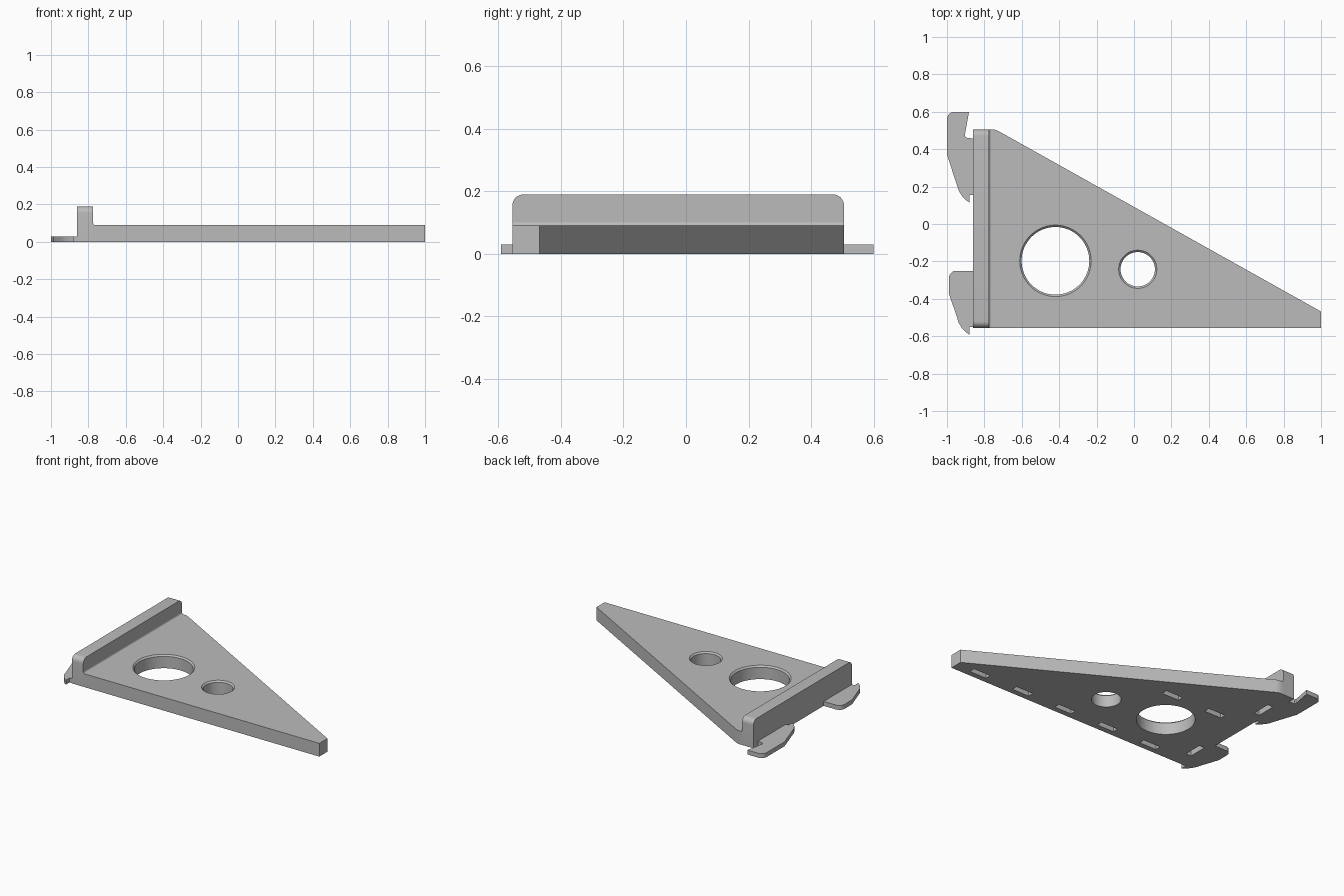
import bpy, bmesh
from math import sin, cos, pi, radians
from mathutils import Vector

cube = bpy.data.objects.get("Cube")
if cube:
    bpy.data.objects.remove(cube, do_unlink=True)

# One plain grey for the whole bracket
grey = bpy.data.materials.new("plain_grey")
grey.use_nodes = True
colour = (0.5, 0.5, 0.5, 1)
grey.diffuse_color = colour
grey.node_tree.nodes["Principled BSDF"].inputs["Base Color"].default_value = colour

THICK = 0.09
BACK, FACE = -0.86, -0.775
Y0, Y1 = -0.555, 0.505


def add_prism(bm, points, direction):
    """Extrude a closed outline along a direction."""
    face = bm.faces.new([bm.verts.new(p) for p in points])
    moved = bmesh.ops.extrude_face_region(bm, geom=[face])["geom"]
    bmesh.ops.translate(bm, vec=Vector(direction),
                        verts=[v for v in moved if isinstance(v, bmesh.types.BMVert)])


def finish(name, bm):
    bmesh.ops.recalc_face_normals(bm, faces=bm.faces)
    mesh = bpy.data.meshes.new(name)
    bm.to_mesh(mesh)
    bm.free()
    mesh.materials.append(grey)
    ob = bpy.data.objects.new(name, mesh)
    bpy.context.collection.objects.link(ob)
    return ob


def prism(name, points, direction):
    bm = bmesh.new()
    add_prism(bm, points, direction)
    return finish(name, bm)


def arc(cx, cy, r, start, end, steps=8):
    angles = [radians(start + (end - start) * i / steps) for i in range(steps + 1)]
    return [(cx + r * cos(a), cy + r * sin(a)) for a in angles]


def add_box(bm, x, y, sx, sy, depth):
    outline = [(x + i * sx / 2, y + j * sy / 2, -0.03)
               for i, j in ((-1, -1), (1, -1), (1, 1), (-1, 1))]
    add_prism(bm, outline, (0, 0, 0.03 + depth))


def add_hole(bm, x, y, r, steps=64):
    """Round cutter that flares at the top rim."""
    rings = []
    for rad, z in ((r, -0.03), (r, THICK - 0.01), (r + 0.03, THICK + 0.02)):
        rings.append([bm.verts.new((x + rad * cos(2 * pi * i / steps),
                                    y + rad * sin(2 * pi * i / steps), z))
                      for i in range(steps)])
    for low, high in zip(rings, rings[1:]):
        for i in range(steps):
            j = (i + 1) % steps
            bm.faces.new((low[i], low[j], high[j], high[i]))
    bm.faces.new(rings[0])
    bm.faces.new(rings[-1])


def smooth(ob):
    bpy.ops.object.select_all(action="DESELECT")
    ob.select_set(True)
    bpy.context.view_layer.objects.active = ob
    bpy.ops.object.shade_smooth_by_angle(angle=radians(30))


def cut(ob, cutter):
    mod = ob.modifiers.new("cut", "BOOLEAN")
    mod.operation = "DIFFERENCE"
    mod.solver = "EXACT"
    mod.object = cutter
    bpy.context.view_layer.objects.active = ob
    bpy.ops.object.modifier_apply(modifier=mod.name)
    cutter.hide_render = True
    bpy.data.objects.remove(cutter, do_unlink=True)


# Triangular arm plate
outline = [(FACE, Y0), (1, Y0), (1, -0.468), (-0.725, 0.497), (-0.745, Y1), (FACE, Y1)]
plate = prism("arm_plate", [(x, y, 0) for x, y in outline], (0, 0, THICK))

# Round holes and blind slots underneath the arm
bm = bmesh.new()
add_hole(bm, -0.42, -0.197, 0.181)
add_hole(bm, 0.02, -0.242, 0.092)
for i in range(5):
    add_box(bm, 0.82 - 0.341 * i, -0.497, 0.13, 0.04, 0.05)
for x in (-0.6, -0.26):
    add_box(bm, x, 0.057, 0.13, 0.04, 0.05)
cut(plate, finish("arm_cutter", bm))

# Raised flange with rounded upper corners
r, top = 0.035, 0.19
side = [(Y0, 0), (Y1, 0)]
side += arc(Y1 - r, top - r, r, 0, 90) + arc(Y0 + r, top - r, r, 90, 180)
flange = prism("end_flange", [(BACK, y, z) for y, z in side], (FACE - BACK, 0, 0))
bm = bmesh.new()
for y in (-0.375, 0.28):
    add_box(bm, -0.805, y, 0.04, 0.13, 0.05)
cut(flange, finish("flange_cutter", bm))

# Small fillet where the flange meets the arm
f = 0.012
curve = arc(FACE + f, THICK + f, f, 180, 270, 6)
fillet = prism("flange_fillet",
               [(x, Y0, z) for x, z in [(FACE, THICK)] + curve], (0, Y1 - Y0, 0))


# Mounting hooks behind the flange
def hook(name, upper, left, bend, foot):
    tail = [(left, bend), (-0.947, foot + 0.095), (-0.937, foot + 0.063),
            (-0.92, foot + 0.035), (-0.9, foot + 0.014), (-0.88, foot),
            (-0.88, foot + 0.04), (BACK, foot + 0.04)]
    return prism(name, [(x, y, 0) for x, y in upper + tail], (0, 0, 0.03))


upper_top = [(BACK, 0.457), (-0.89, 0.46), (-0.9, 0.463), (-0.905, 0.473), (-0.882, 0.6)]
upper_hook = hook("upper_hook", upper_top + arc(-0.96, 0.56, 0.04, 90, 180),
                  -1.0, 0.37, 0.115)
lower_hook = hook("lower_hook", [(BACK, -0.25)] + arc(-0.95, -0.29, 0.04, 90, 180),
                  -0.99, -0.37, -0.592)

for ob in (plate, flange, fillet, upper_hook, lower_hook):
    smooth(ob)
